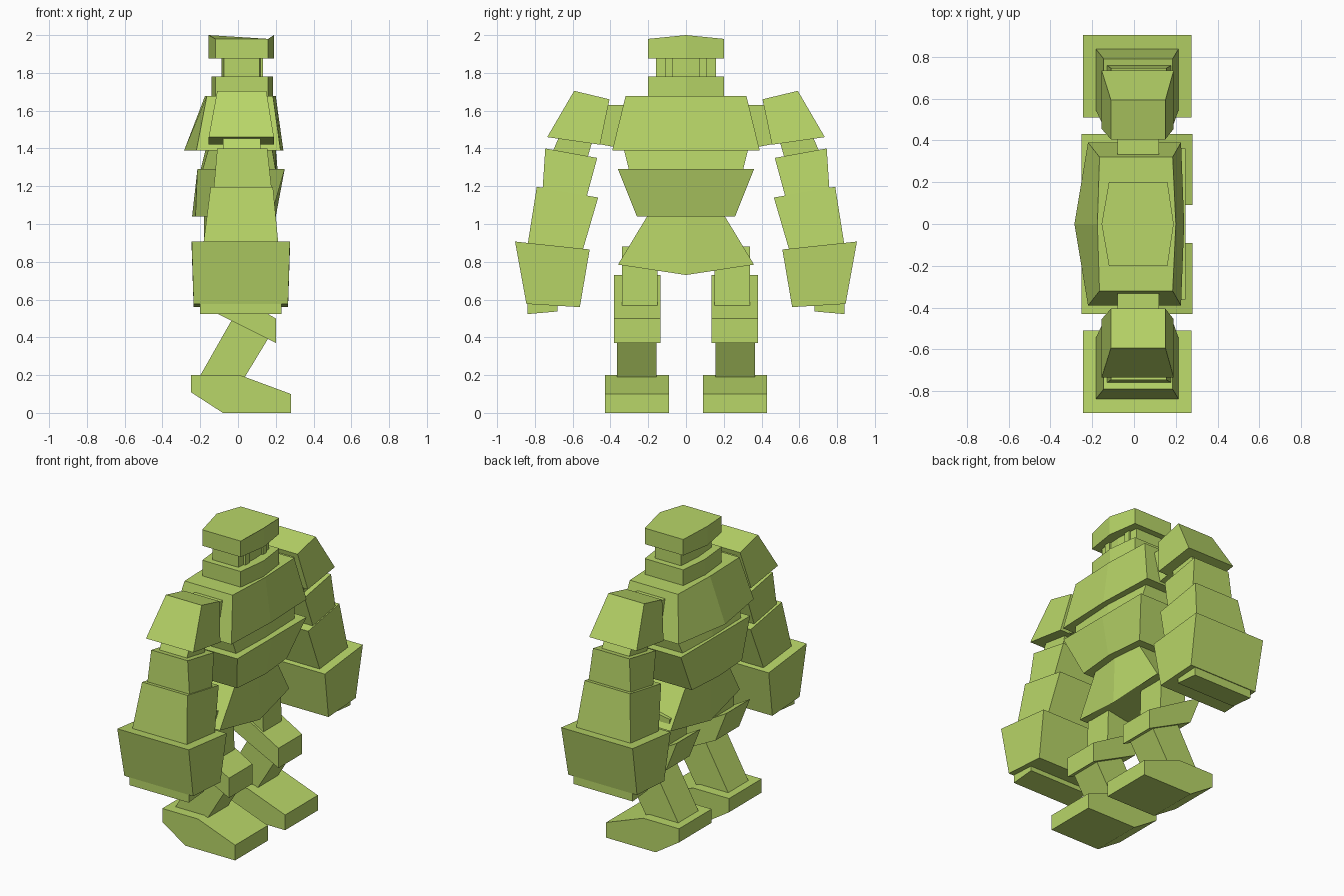
import bpy
import bmesh

stone = bpy.data.materials.new("moss_green")
stone.diffuse_color = (0.48, 0.67, 0.138, 1)


def loft(name, rings):
    """Skin matching rings of points and cap both ends."""
    bm = bmesh.new()
    rows = [[bm.verts.new(p) for p in ring] for ring in rings]
    n = len(rows[0])
    for a, b in zip(rows, rows[1:]):
        for i in range(n):
            j = (i + 1) % n
            bm.faces.new((a[i], a[j], b[j], b[i]))
    bm.faces.new(rows[0])
    bm.faces.new(rows[-1])
    bmesh.ops.recalc_face_normals(bm, faces=bm.faces)
    me = bpy.data.meshes.new(name)
    bm.to_mesh(me)
    bm.free()
    me.materials.append(stone)
    ob = bpy.data.objects.new(name, me)
    bpy.context.collection.objects.link(ob)
    return ob


def slab(name, bottom, top):
    """Six-sided body block. Each level: half width, x range at the ends,
    x range in the middle, z at the ends, z in the middle."""
    def ring(w, ends, mid, z, zm):
        return [(ends[0], -w, z), (ends[1], -w, z), (mid[1], 0, zm),
                (ends[1], w, z), (ends[0], w, z), (mid[0], 0, zm)]
    loft(name, [ring(*bottom), ring(*top)])


def arm_block(name, inner_top, outer_top, outer_low, inner_low, x_top, x_low):
    """Tapered limb block given by (y, z) corners, made on both sides."""
    for side, s in (("left", 1), ("right", -1)):
        rings = []
        for (ya, za), (yb, zb), (x0, x1) in ((inner_top, outer_top, x_top),
                                             (inner_low, outer_low, x_low)):
            rings.append([(x0, s * ya, za), (x1, s * ya, za),
                          (x1, s * yb, zb), (x0, s * yb, zb)])
        loft(f"{side}_{name}", rings)


def leg_block(name, profile, y0, y1):
    """Side profile in (x, z) extruded across y, made on both sides."""
    for side, s in (("left", 1), ("right", -1)):
        loft(f"{side}_{name}", [[(x, s * y, z) for x, z in profile]
                                for y in (y0, y1)])


# Head
slab("head_cap", (0.2, (-0.12, 0.16), (-0.155, 0.19), 1.875, 1.875),
     (0.2, (-0.12, 0.16), (-0.155, 0.19), 1.98, 2.0))
slab("face", (0.16, (-0.075, 0.115), (-0.088, 0.125), 1.75, 1.75),
     (0.16, (-0.075, 0.115), (-0.088, 0.125), 1.89, 1.89))
leg_block("eye", [(0.1, 1.775), (0.132, 1.775), (0.132, 1.88), (0.1, 1.88)], 0.07, 0.11)
slab("jaw", (0.2, (-0.12, 0.16), (-0.14, 0.185), 1.66, 1.66),
     (0.2, (-0.12, 0.16), (-0.14, 0.185), 1.78, 1.78))

# Trunk
slab("chest", (0.39, (-0.22, 0.225), (-0.285, 0.24), 1.39, 1.39),
     (0.32, (-0.165, 0.185), (-0.175, 0.2), 1.677, 1.677))
slab("waist", (0.30, (-0.19, 0.2), (-0.2, 0.21), 1.28, 1.28),
     (0.33, (-0.155, 0.18), (-0.17, 0.2), 1.40, 1.40))
slab("belly", (0.26, (-0.225, 0.175), (-0.243, 0.2), 1.04, 1.04),
     (0.36, (-0.215, 0.247), (-0.215, 0.247), 1.29, 1.29))
slab("pelvis", (0.36, (-0.14, 0.12), (-0.18, 0.16), 0.785, 0.73),
     (0.20, (-0.15, 0.13), (-0.18, 0.15), 1.05, 1.05))

# Arms
arm_block("shoulder_joint", (0.28, 1.63), (0.5, 1.63), (0.5, 1.43), (0.28, 1.39),
          (-0.08, 0.12), (-0.08, 0.12))
arm_block("shoulder", (0.405, 1.66), (0.592, 1.705), (0.735, 1.46), (0.455, 1.42),
          (-0.11, 0.15), (-0.155, 0.19))
arm_block("arm_joint", (0.49, 1.46), (0.66, 1.49), (0.72, 1.35), (0.53, 1.32),
          (-0.08, 0.12), (-0.08, 0.12))
arm_block("upper_arm", (0.47, 1.35), (0.745, 1.40), (0.76, 1.17), (0.53, 1.13),
          (-0.11, 0.155), (-0.13, 0.18))
arm_block("forearm", (0.465, 1.14), (0.79, 1.197), (0.84, 0.88), (0.55, 0.85),
          (-0.145, 0.185), (-0.185, 0.215))
arm_block("fist", (0.51, 0.865), (0.905, 0.907), (0.845, 0.577), (0.562, 0.56),
          (-0.245, 0.275), (-0.235, 0.265))
arm_block("fingers", (0.68, 0.59), (0.84, 0.59), (0.84, 0.523), (0.68, 0.537),
          (-0.2, 0.23), (-0.2, 0.23))

# Legs
leg_block("thigh", [(-0.12, 0.85), (0.07, 0.88), (0.08, 0.55), (-0.1, 0.55)], 0.15, 0.34)
leg_block("knee", [(-0.12, 0.53), (0.2, 0.37), (0.2, 0.5), (-0.2, 0.73)], 0.135, 0.38)
leg_block("shin", [(-0.21, 0.18), (0.03, 0.18), (0.2, 0.46), (0.0, 0.55)], 0.155, 0.365)
leg_block("foot", [(-0.25, 0.2), (-0.25, 0.11), (-0.08, 0), (0.28, 0),
                   (0.28, 0.1), (0.01, 0.2)], 0.09, 0.43)
